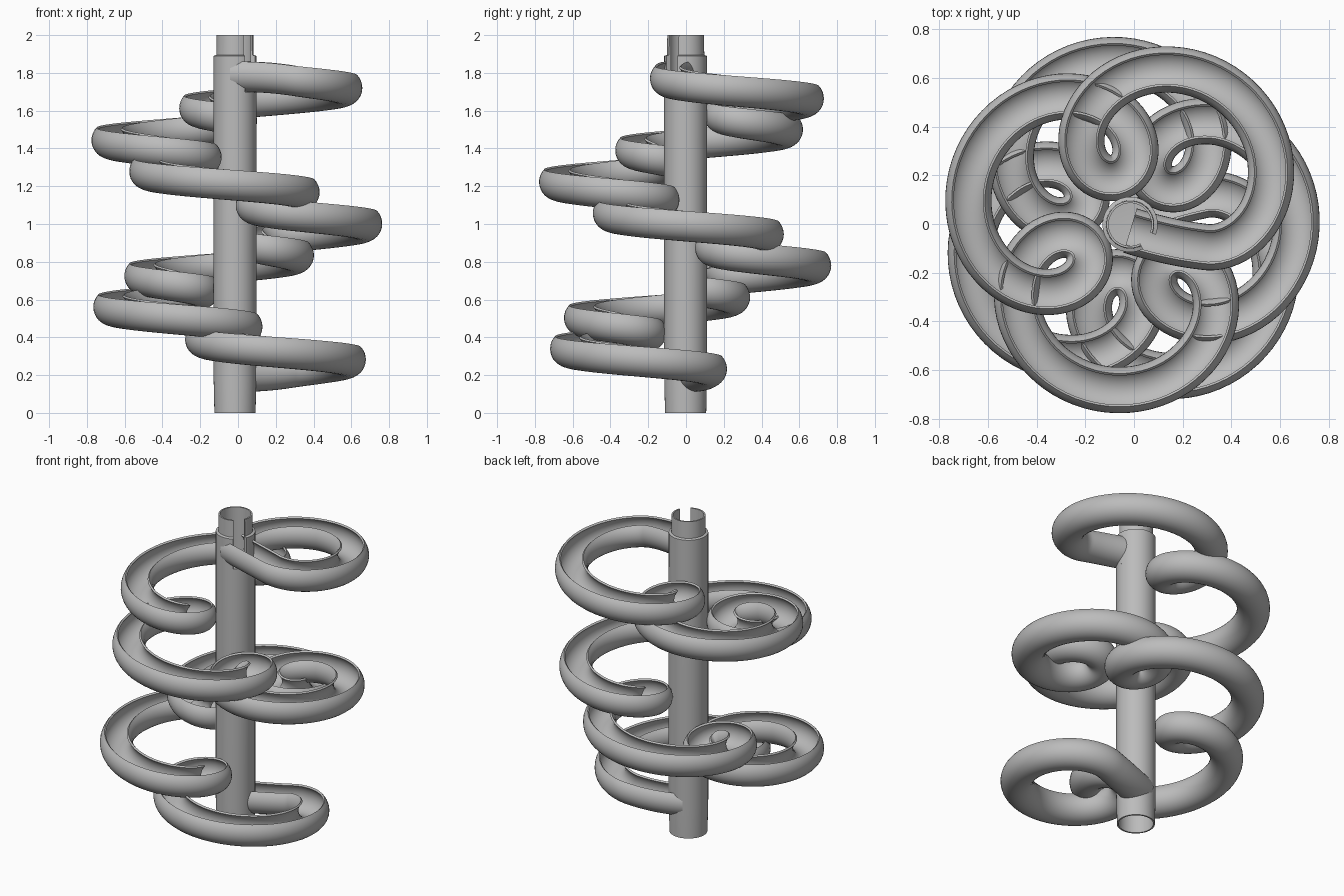
import bpy, bmesh, math
from math import cos, sin, pi, radians
from mathutils import Vector

cube = bpy.data.objects.get("Cube")
if cube:
    bpy.data.objects.remove(cube, do_unlink=True)

grey = bpy.data.materials.new("plain grey")
grey.use_nodes = True
COLOUR = (0.5, 0.5, 0.5, 1)
grey.diffuse_color = COLOUR
grey.node_tree.nodes["Principled BSDF"].inputs["Base Color"].default_value = COLOUR

POLE = Vector((-0.016, -0.002, 0))


def skin(name, rings, close_rings=False, close_profile=True, caps=False):
    """Bridge a list of equal point rings into one smooth object."""
    bm = bmesh.new()
    rows = [[bm.verts.new(p + POLE) for p in ring] for ring in rings]
    count, n = len(rows), len(rows[0])
    for i in range(count if close_rings else count - 1):
        a, b = rows[i], rows[(i + 1) % count]
        for j in range(n if close_profile else n - 1):
            k = (j + 1) % n
            bm.faces.new((a[j], a[k], b[k], b[j]))
    if caps:
        bm.faces.new(rows[0])
        bm.faces.new(rows[-1])
    bmesh.ops.remove_doubles(bm, verts=bm.verts, dist=1e-5)
    bmesh.ops.recalc_face_normals(bm, faces=bm.faces)
    mesh = bpy.data.meshes.new(name)
    bm.to_mesh(mesh)
    bm.free()
    mesh.materials.append(grey)
    obj = bpy.data.objects.new(name, mesh)
    bpy.context.collection.objects.link(obj)
    bpy.ops.object.select_all(action='DESELECT')
    obj.select_set(True)
    bpy.context.view_layer.objects.active = obj
    bpy.ops.object.shade_smooth_by_angle(angle=radians(35))
    return obj


def lathe(name, profile, start=0, end=360, steps=64):
    """Turn an (r, z) profile around the pole axis, whole or in part."""
    full = end - start == 360
    angles = [radians(start + (end - start) * i / steps)
              for i in range(steps if full else steps + 1)]
    rings = [[Vector((r * cos(t), r * sin(t), z)) for r, z in profile] for t in angles]
    return skin(name, rings, full, not full, not full)


# Central pole with a shallow socket in its foot
lathe("pole", [(0, 0.12), (0.1, 0.12), (0.1, 0), (0.109, 0),
               (0.1135, 0.2), (0.1135, 1.7), (0, 1.69)])

# Slotted sleeve and narrower collar at the top of the pole
lathe("pole_collar", [(0.088, 1.68), (0.1135, 1.68), (0.1135, 1.89),
                      (0.099, 1.895), (0.097, 2.0), (0.088, 2.0)], -22, 298)

# Looping track: seven loops in two turns around the pole
LOOPS, STEPS = 7, 72
MAJOR, MINOR = 0.443, 0.242
AXIS = radians(2.6)
TURN = 4 * pi / LOOPS
DROP = 0.229
TRIM = 0.12


def track_point(u):
    slow = AXIS + TURN * u
    fast = AXIS + pi + (TURN + 2 * pi) * u
    return Vector((MAJOR * cos(slow) + MINOR * cos(fast),
                   MAJOR * sin(slow) + MINOR * sin(fast),
                   1 + DROP * (LOOPS / 2 - u)))


total = int((LOOPS - 2 * TRIM) * STEPS)
path = [track_point(TRIM + (LOOPS - 2 * TRIM) * i / total) for i in range(total + 1)]


def lead_in(joint, inner, side):
    """Short gently bent run between the pole and the first loop."""
    ahead = (joint - inner).normalized()
    bend = joint - ahead * (joint - path[inner_index(side)]).length
    goal = Vector((0.0, -0.025 * side, joint.z + 0.02 * side))
    mid = joint + (bend - joint).normalized() * 0.14
    return [joint * (1 - t) ** 2 + mid * 2 * t * (1 - t) + goal * t * t
            for t in [i / 10 for i in range(1, 11)]]


def inner_index(side):
    return 1 if side > 0 else -2


# Continue each end backwards along its tangent and into the pole
head = lead_in(path[0], path[0] * 2 - path[1], 1)
tail = lead_in(path[-1], path[-1] * 2 - path[-2], -1)
path = head[::-1] + path + tail

# Open C-shaped channel section
RADIUS, WALL, OPENING, SIDES = 0.095, 0.012, radians(46), 24
arc = [pi / 2 + OPENING + (2 * pi - 2 * OPENING) * i / SIDES for i in range(SIDES + 1)]
section = [(RADIUS * cos(t), RADIUS * sin(t)) for t in arc]
section += [((RADIUS - WALL) * cos(t), (RADIUS - WALL) * sin(t)) for t in reversed(arc)]

rings = []
for i, p in enumerate(path):
    along = path[min(i + 1, len(path) - 1)] - path[max(i - 1, 0)]
    across = Vector((along.y, -along.x, 0)).normalized()
    rings.append([p + across * x + Vector((0, 0, z)) for x, z in section])
skin("spiral_track", rings, caps=True)
